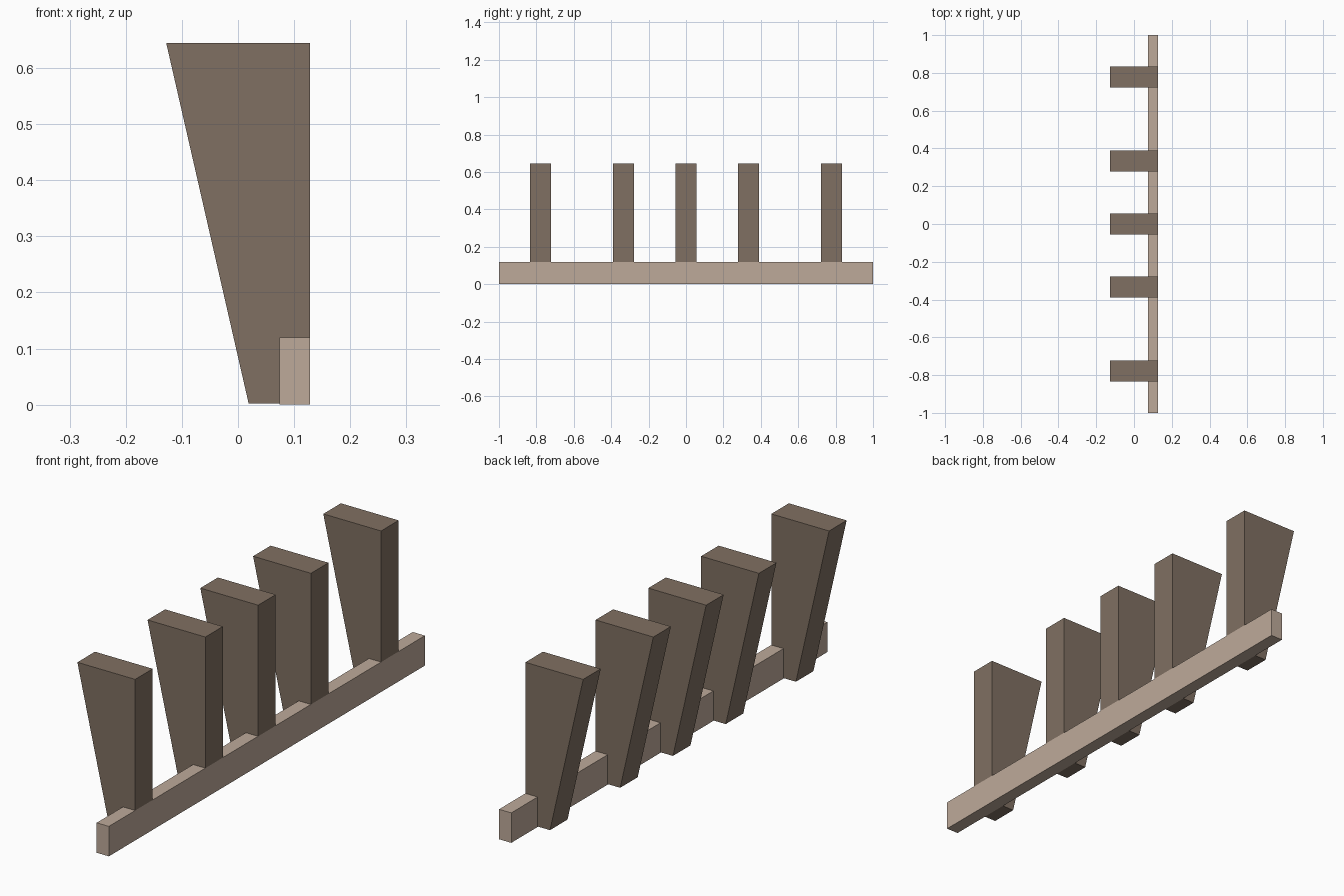
import bpy, bmesh

cube = bpy.data.objects.get("Cube")
if cube:
    bpy.data.objects.remove(cube, do_unlink=True)


def make_material(name, rgb):
    mat = bpy.data.materials.new(name)
    mat.use_nodes = True
    color = (*rgb, 1.0)
    mat.diffuse_color = color
    mat.node_tree.nodes["Principled BSDF"].inputs["Base Color"].default_value = color
    return mat


def extrude_profile(name, profile, y_center, length, mat):
    """Extrude an (x, z) outline along y."""
    bm = bmesh.new()
    start = y_center - length / 2
    face = bm.faces.new([bm.verts.new((x, start, z)) for x, z in profile])
    result = bmesh.ops.extrude_face_region(bm, geom=[face])
    verts = [v for v in result["geom"] if isinstance(v, bmesh.types.BMVert)]
    bmesh.ops.translate(bm, verts=verts, vec=(0, length, 0))
    bmesh.ops.recalc_face_normals(bm, faces=bm.faces)
    mesh = bpy.data.meshes.new(name)
    bm.to_mesh(mesh)
    bm.free()
    mesh.materials.append(mat)
    obj = bpy.data.objects.new(name, mesh)
    bpy.context.collection.objects.link(obj)
    return obj


light_wood = make_material("light wood", (0.515, 0.402, 0.323))
dark_wood = make_material("dark wood", (0.216, 0.162, 0.122))

OUTER, INNER = 0.128, 0.074   # rail faces in x
RAIL_TOP, POST_TOP = 0.12, 0.645

# Long base rail
rail = [(INNER, 0), (OUTER, 0), (OUTER, RAIL_TOP), (INNER, RAIL_TOP)]
extrude_profile("base_rail", rail, 0, 2.0, light_wood)

# Tapered posts, notched over the rail
post = [(0.019, 0.002), (INNER, 0.002), (INNER, RAIL_TOP), (OUTER, RAIL_TOP),
        (OUTER, POST_TOP), (-OUTER, POST_TOP)]
for i, y in enumerate((-0.778, -0.334, 0, 0.334, 0.778)):
    extrude_profile(f"post_{i + 1}", post, y, 0.111, dark_wood)
